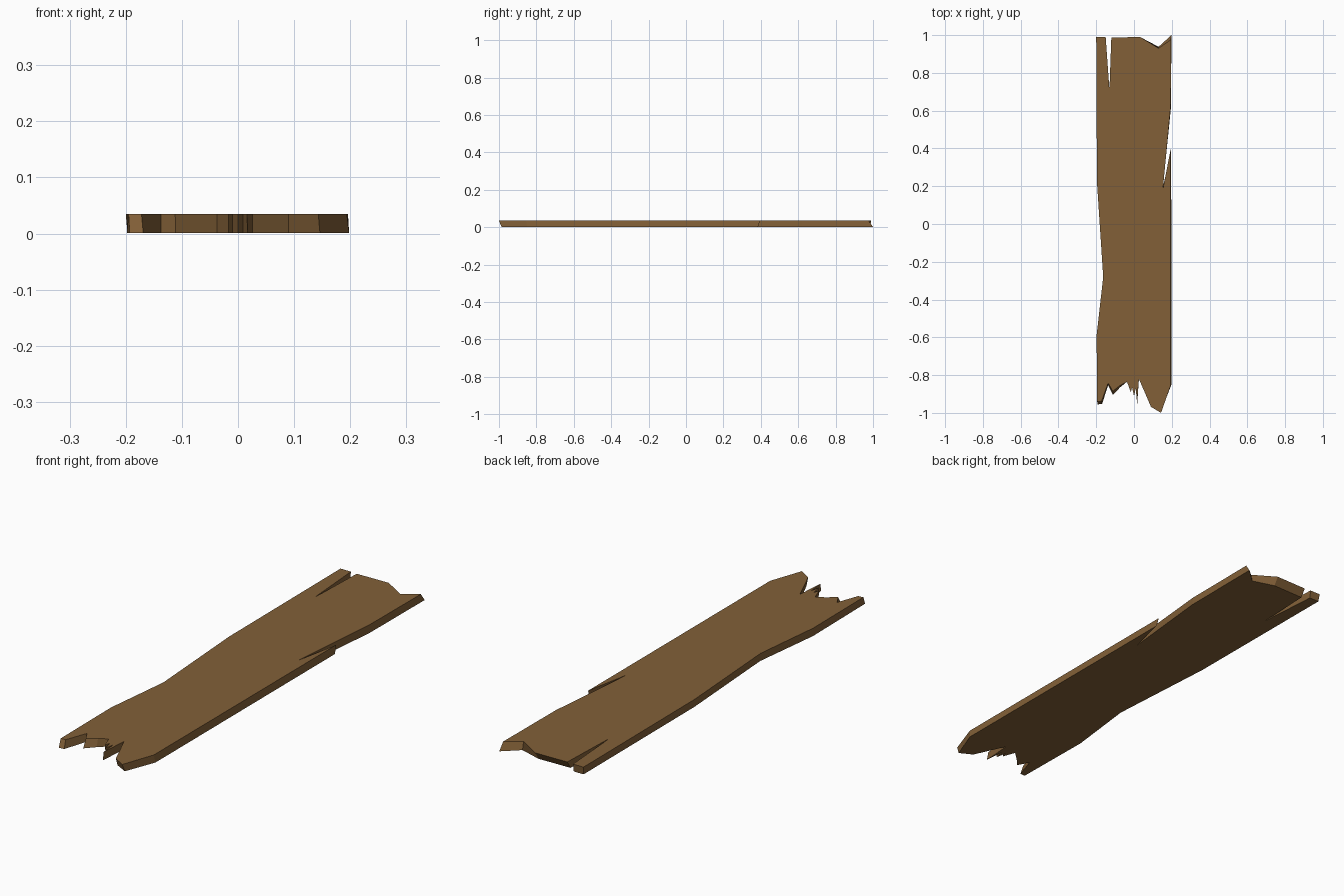
import bpy, bmesh

# Plank outline, counter-clockwise: top x, top y, bottom shift in x, bottom shift in y
front_end = [
    (-0.195, -0.940, 0.002, -0.015), (-0.172, -0.938, 0.003, -0.015),
    (-0.137, -0.842, 0.000, -0.012), (-0.112, -0.885, 0.001, -0.020),
    (-0.075, -0.855, 0.001, -0.010), (-0.037, -0.835, 0.000, 0.004),
    (-0.017, -0.890, 0.000, 0.004), (-0.010, -0.865, 0.000, 0.004),
    (0.000, -0.912, 0.000, 0.004), (0.009, -0.870, 0.000, 0.004),
    (0.016, -0.945, 0.001, -0.008), (0.026, -0.820, 0.000, 0.005),
    (0.090, -0.968, 0.000, 0.012), (0.143, -1.000, 0.003, 0.014),
    (0.194, -0.855, 0.004, 0.005),
]
right_split = [
    (0.194, 0.395, 0.003, -0.010), (0.153, 0.185, 0.000, 0.010),
    (0.194, 0.620, 0.002, 0.000),
]
back_end = [
    (0.196, 0.976, 0.002, 0.024), (0.130, 0.930, 0.000, 0.008),
    (0.032, 0.990, 0.000, -0.022), (-0.120, 0.987, 0.000, -0.022),
    (-0.130, 0.710, 0.000, 0.000), (-0.150, 0.990, 0.000, -0.005),
    (-0.200, 0.990, 0.003, -0.005),
]
left_edge = [
    (-0.196, 0.220, 0.002, 0.000), (-0.163, -0.280, 0.002, 0.000),
    (-0.198, -0.590, 0.000, 0.000),
]
outline = front_end + right_split + back_end + left_edge
TOP, BOTTOM = 0.035, 0.001

# Broken plank: top, bottom and slanted side walls
bm = bmesh.new()
top = [bm.verts.new((x, y, TOP)) for x, y, dx, dy in outline]
low = [bm.verts.new((x + dx, y + dy, BOTTOM)) for x, y, dx, dy in outline]
bm.faces.new(top)
bm.faces.new(low[::-1])
n = len(outline)
for i in range(n):
    j = (i + 1) % n
    bm.faces.new((low[i], low[j], top[j], top[i]))
bm.normal_update()
bmesh.ops.triangulate(bm, faces=[f for f in bm.faces if len(f.verts) > 4])

mesh = bpy.data.meshes.new("broken_plank")
bm.to_mesh(mesh)
bm.free()
plank = bpy.data.objects.new("broken_plank", mesh)
bpy.context.collection.objects.link(plank)

# Brown wood
wood = bpy.data.materials.new("brown wood")
wood.diffuse_color = (0.225, 0.117, 0.039, 1)
mesh.materials.append(wood)
